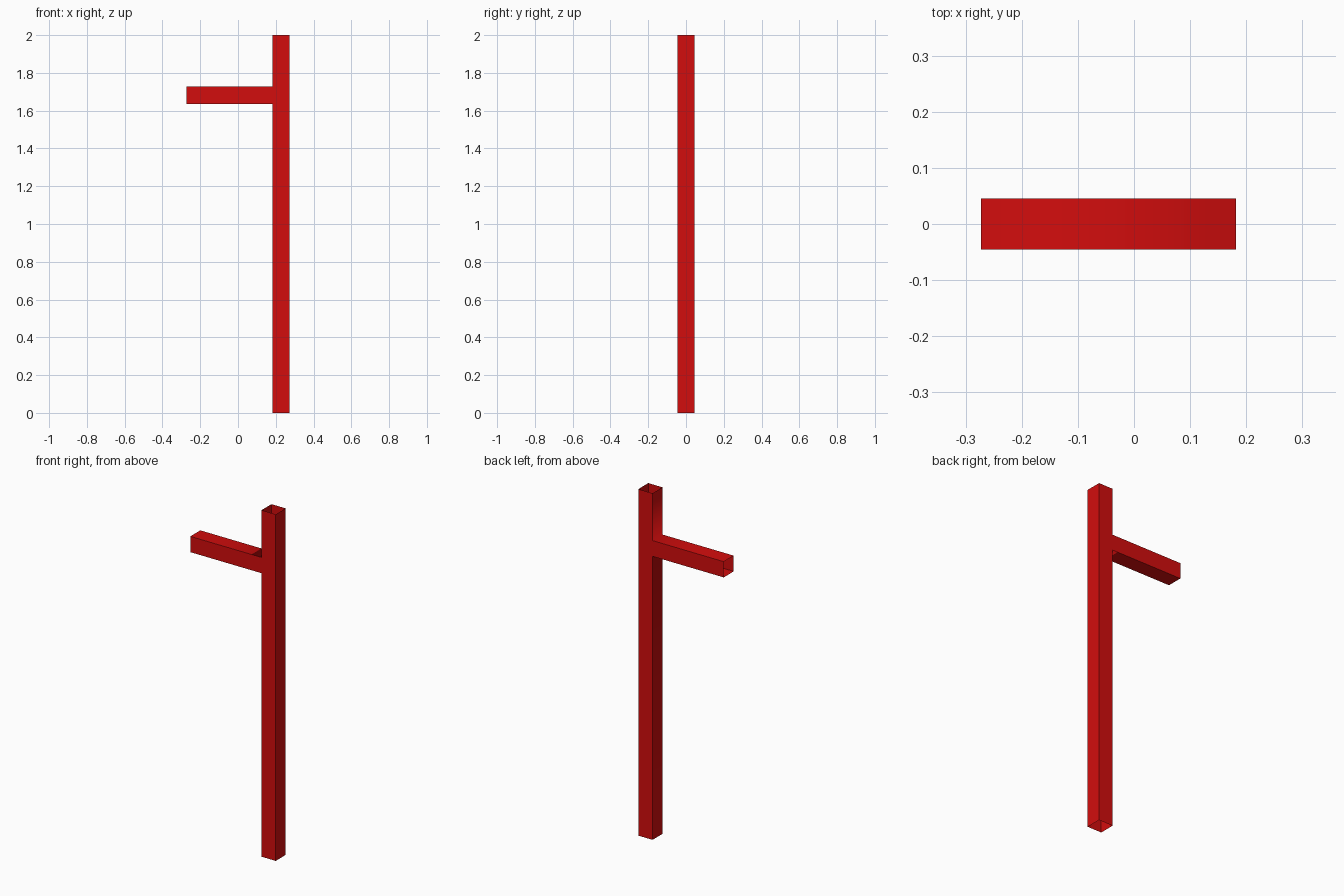
import bpy
import bmesh
from mathutils import Vector

cube = bpy.data.objects.get("Cube")
if cube:
    bpy.data.objects.remove(cube, do_unlink=True)

U = 1 / 11            # width of the square tube
HALF = U / 2
ARM_LOW, ARM_HIGH = 18 * U, 19 * U

red = bpy.data.materials.new("red paint")
red.use_nodes = True
colour = (0.65, 0.004, 0.004, 1)
red.diffuse_color = colour
red.node_tree.nodes["Principled BSDF"].inputs["Base Color"].default_value = colour

bm = bmesh.new()

# Upright: open square tube with rings at the arm's lower and upper edges
corners = [(2 * U, -HALF), (3 * U, -HALF), (3 * U, HALF), (2 * U, HALF)]
rings = [[bm.verts.new((x, y, z)) for x, y in corners]
         for z in (0, ARM_LOW, ARM_HIGH, 2)]
socket = None
for level, (low, high) in enumerate(zip(rings, rings[1:])):
    for i in range(4):
        j = (i + 1) % 4
        face = bm.faces.new((low[i], low[j], high[j], high[i]))
        if level == 1 and i == 3:
            socket = face

# Arm: pull the socket face outwards and leave its end open
arm_end = bmesh.ops.extrude_discrete_faces(bm, faces=[socket])["faces"][0]
bmesh.ops.translate(bm, vec=Vector((-5 * U, 0, 0)), verts=arm_end.verts)
bmesh.ops.delete(bm, geom=[arm_end], context="FACES_ONLY")
bmesh.ops.delete(bm, geom=[e for e in bm.edges if not e.link_faces], context="EDGES")

# Crisp outer corners, soft inner corners where arm and upright meet
bm.normal_update()
for face in bm.faces:
    face.smooth = True
for edge in bm.edges:
    if len(edge.link_faces) == 2:
        edge.smooth = edge.calc_face_angle_signed() < 0.5

mesh = bpy.data.meshes.new("post_with_arm")
bm.to_mesh(mesh)
bm.free()
mesh.materials.append(red)
bpy.context.collection.objects.link(bpy.data.objects.new("post_with_arm", mesh))
